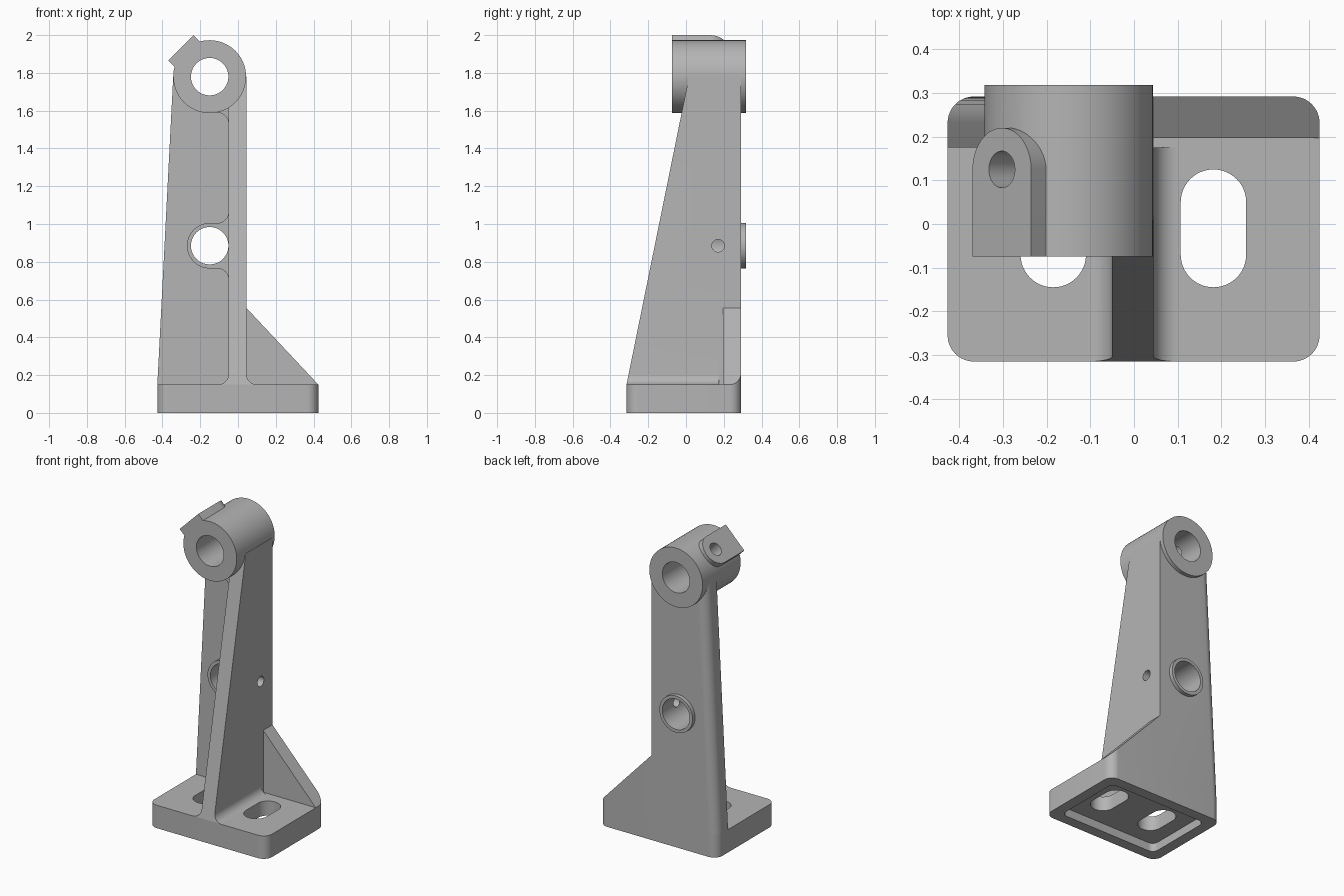
import bpy, bmesh, math
from mathutils import Vector

if "Cube" in bpy.data.objects:
    bpy.data.objects.remove(bpy.data.objects["Cube"], do_unlink=True)

grey = bpy.data.materials.new("cast grey")
grey.use_nodes = True
GREY = (0.46, 0.46, 0.46, 1)
grey.diffuse_color = GREY
grey.node_tree.nodes["Principled BSDF"].inputs["Base Color"].default_value = GREY

X, Y, Z = Vector((1, 0, 0)), Vector((0, 1, 0)), Vector((0, 0, 1))
FLOOR, WALL, SIDE = (X, Y, Z), (X, Z, Y), (Y, Z, X)
HUB_X, HUB_Z, BOSS_Z = -0.15, 1.78, 0.885
RIB_L, RIB_R, FRONT, BACK, TOP = -0.05, 0.045, -0.315, 0.292, 0.15


def arc(cx, cy, r, start, end, n=12):
    angles = [math.radians(start + (end - start) * i / n) for i in range(n + 1)]
    return [(cx + r * math.cos(a), cy + r * math.sin(a)) for a in angles]


def circle(cx, cy, r):
    return arc(cx, cy, r, 0, 360, 64)[:-1]


def round_rect(x0, x1, y0, y1, r):
    return (arc(x1 - r, y1 - r, r, 0, 90) + arc(x0 + r, y1 - r, r, 90, 180)
            + arc(x0 + r, y0 + r, r, 180, 270) + arc(x1 - r, y0 + r, r, 270, 360))


def solid(name, outline, axes, low, high, outline2=None, origin=Vector()):
    """Extrude an outline along the third axis, or loft it to a second outline."""
    u, v, w = axes
    bm = bmesh.new()
    rings = [[bm.verts.new(origin + u * a + v * b + w * d) for a, b in pts]
             for pts, d in ((outline, low), (outline2 or outline, high))]
    for ring in rings:
        bm.faces.new(ring)
    n = len(outline)
    for i in range(n):
        j = (i + 1) % n
        bm.faces.new((rings[0][i], rings[0][j], rings[1][j], rings[1][i]))
    bmesh.ops.recalc_face_normals(bm, faces=bm.faces)
    mesh = bpy.data.meshes.new(name)
    bm.to_mesh(mesh)
    bm.free()
    mesh.materials.append(grey)
    obj = bpy.data.objects.new(name, mesh)
    bpy.context.collection.objects.link(obj)
    return obj


def cut(obj, cutters, operation="DIFFERENCE"):
    bpy.context.view_layer.objects.active = obj
    for c in cutters:
        mod = obj.modifiers.new("cut", "BOOLEAN")
        mod.operation, mod.object, mod.solver = operation, c, "EXACT"
        bpy.ops.object.modifier_apply(modifier=mod.name)


# Base plate
footprint = round_rect(-0.427, 0.425, FRONT, BACK, 0.06)
base = solid("base_plate", footprint, FLOOR, 0, TOP)

# Back wall, tapering upwards with a rounded outer back edge
def wall_outline(left):
    return ([(RIB_R, 0.175), (RIB_R, BACK)]
            + arc(left + 0.06, BACK - 0.06, 0.06, 90, 180) + [(left, 0.175)])

wall = solid("back_wall", wall_outline(-0.427), FLOOR, TOP, HUB_Z, wall_outline(-0.343))

# Rib with flared foot, trimmed to a sloping front
rib_profile = ([(RIB_R, HUB_Z), (RIB_L, HUB_Z)]
               + arc(RIB_L - 0.055, TOP + 0.055, 0.055, 0, -90)
               + arc(RIB_R + 0.055, TOP + 0.055, 0.055, 270, 180))
rib = solid("front_rib", rib_profile, WALL, FRONT, 0.175)
bm = bmesh.new()
bm.from_mesh(rib.data)
cutting = bmesh.ops.bisect_plane(bm, geom=bm.verts[:] + bm.edges[:] + bm.faces[:],
                                 plane_co=(0, FRONT, TOP), plane_no=(0, -1, 0.203),
                                 clear_outer=True)
rim = [e for e in bm.edges if e.is_boundary]
if rim:
    bmesh.ops.holes_fill(bm, edges=rim, sides=0)
bmesh.ops.recalc_face_normals(bm, faces=bm.faces)
bm.to_mesh(rib.data)
bm.free()

# Side gusset following the rounded base corner
gusset = solid("side_gusset", [(RIB_R, TOP), (0.425, TOP), (RIB_R, 0.555)], WALL, 0.197, 0.35)

# Top hub and the angled lug on its upper left
hub = solid("top_hub", circle(HUB_X, HUB_Z, 0.193), WALL, -0.075, 0.318)
tangent, normal = Vector((1, 0, 1)).normalized(), Vector((-1, 0, 1)).normalized()
lug_axes = (tangent, Y, normal)
hub_centre = Vector((HUB_X, 0, HUB_Z))
lug = solid("hub_lug", [(-0.095, -0.075), (0.095, -0.075)] + arc(0, 0.125, 0.095, 0, 180, 32),
            lug_axes, 0.15, 0.216, origin=hub_centre)

# Fillet between hub and rib
hub_fillet = solid("hub_fillet", [(0, 1.53)] + arc(-0.11, 1.53, 0.06, 0, 90)
                   + [(-0.11, 1.62), (0, 1.68)], WALL, -0.01, 0.18)

# Middle boss and the saddle blending it into the rib
boss = solid("middle_boss", circle(HUB_X, BOSS_Z, 0.12), WALL, 0.07, 0.318)
saddle = solid("boss_saddle", [(0, BOSS_Z + 0.18)]
               + arc(-0.11, BOSS_Z + 0.18, 0.06, 0, -90)
               + [(HUB_X, BOSS_Z + 0.12), (HUB_X, BOSS_Z - 0.12)]
               + arc(-0.11, BOSS_Z - 0.18, 0.06, 90, 0)
               + [(0, BOSS_Z - 0.18)], WALL, 0.071, 0.2)

# Cutters
corner = solid("corner_trim", footprint, FLOOR, 0.1, 0.7)
recess = solid("recess_cut", round_rect(-0.357, 0.355, -0.245, 0.222, 0.04), FLOOR, -0.1, 0.055)
slots = [solid("slot_cut", round_rect(x - 0.075, x + 0.075, -0.145, 0.125, 0.0749), FLOOR, -0.1, 0.3)
         for x in (-0.185, 0.182)]
hub_bore = solid("hub_bore_cut", circle(HUB_X, HUB_Z, 0.099), WALL, -0.5, 0.5)
boss_bore = solid("boss_bore_cut", circle(HUB_X, BOSS_Z, 0.099), WALL, -0.5, 0.5)
lug_hole = solid("lug_hole_cut", circle(0, 0.125, 0.042), lug_axes, 0.03, 0.4, origin=hub_centre)
cross_hole = solid("cross_hole_cut", circle(0.17, BOSS_Z, 0.033), SIDE, -0.12, 0.2)
cutters = [corner, recess, hub_bore, boss_bore, lug_hole, cross_hole] + slots

cut(gusset, [corner], "INTERSECT")
cut(base, [recess] + slots)
cut(hub, [hub_bore, lug_hole])
cut(lug, [lug_hole])
cut(wall, [hub_bore, boss_bore, cross_hole])
cut(rib, [cross_hole])
cut(boss, [boss_bore, cross_hole])
cut(saddle, [boss_bore, cross_hole])
for c in cutters:
    bpy.data.objects.remove(c, do_unlink=True)

# Smooth the curved faces, keep the edges sharp
for part in (base, wall, rib, gusset, hub, lug, hub_fillet, boss, saddle):
    bpy.ops.object.select_all(action="DESELECT")
    part.select_set(True)
    bpy.context.view_layer.objects.active = part
    bpy.ops.object.shade_smooth_by_angle(angle=math.radians(30))
